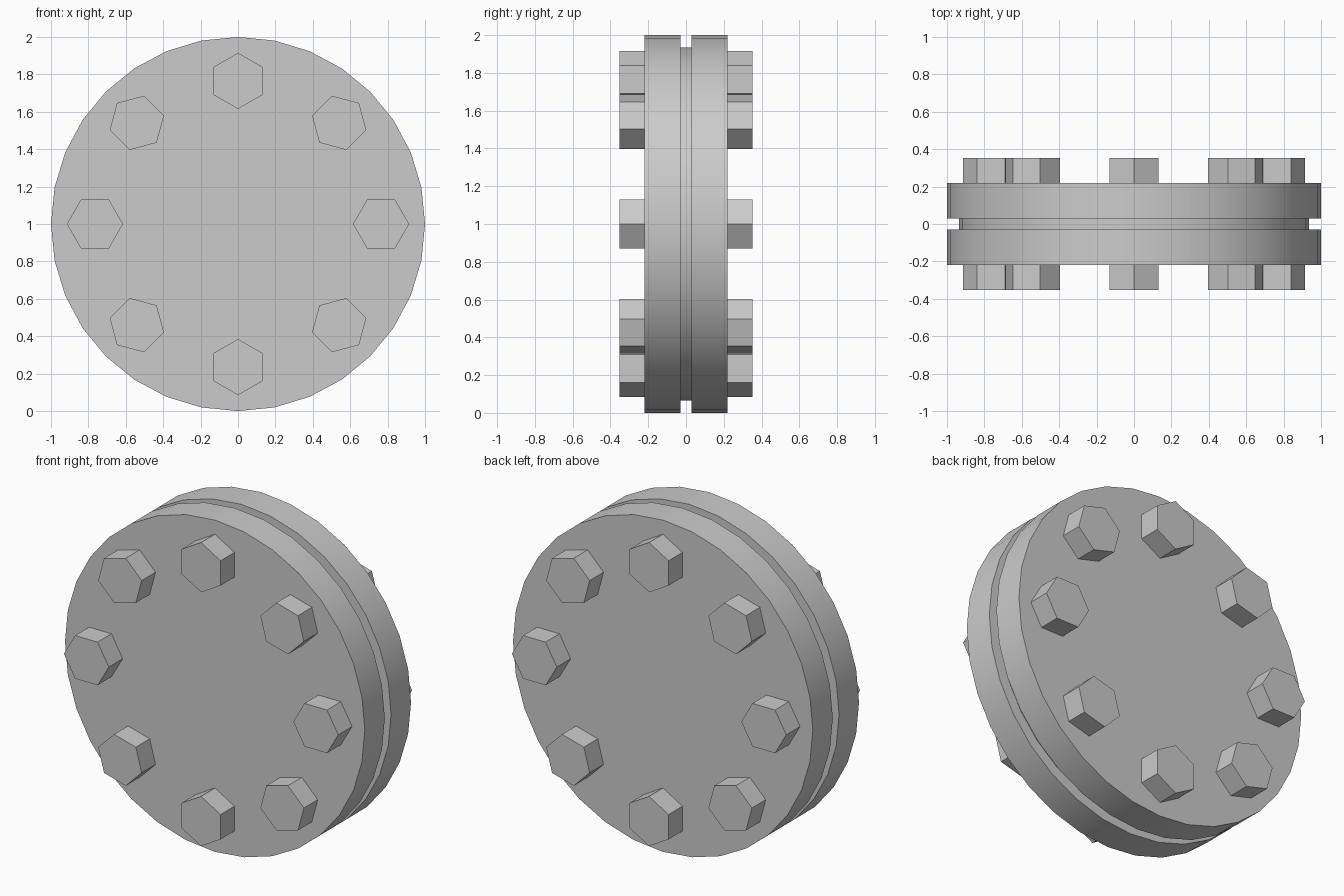
import bpy
import math

cube = bpy.data.objects.get("Cube")
if cube:
    bpy.data.objects.remove(cube, do_unlink=True)

# Plain grey metal
steel = bpy.data.materials.new("grey_steel")
steel.use_nodes = True
colour = (0.6, 0.6, 0.6, 1)
steel.diffuse_color = colour
steel.node_tree.nodes["Principled BSDF"].inputs["Base Color"].default_value = colour

CENTRE_Z = 1.0


def prism(name, sides, radius, y_near, y_far, x=0.0, z=CENTRE_Z, turn=0.0, smooth=False):
    """Capped prism along y, with one corner pointing at the angle turn from +x."""
    bpy.ops.mesh.primitive_cylinder_add(vertices=sides, radius=radius, depth=y_far - y_near)
    part = bpy.context.object
    part.name = name
    # First corner of the cylinder lies on its local +y axis
    part.rotation_euler = (math.pi / 2, math.pi / 2 - turn, 0)
    part.location = (x, (y_near + y_far) / 2, z)
    part.data.materials.append(steel)
    if smooth:
        bpy.ops.object.shade_smooth_by_angle(angle=math.radians(30))
    return part


# Two flange discs with a thinner gasket between them
prism("front_flange", 32, 1.0, -0.22, -0.03, smooth=True)
prism("back_flange", 32, 1.0, 0.03, 0.22, smooth=True)
prism("gasket", 32, 0.935, -0.03, 0.03, smooth=True)

# Ring of hexagonal bolt heads in front and nuts behind, corners pointing outward
BOLTS = 8
BOLT_CIRCLE = 0.765
for i in range(BOLTS):
    angle = math.tau * i / BOLTS
    x = BOLT_CIRCLE * math.cos(angle)
    z = CENTRE_Z + BOLT_CIRCLE * math.sin(angle)
    prism(f"bolt_head_{i + 1}", 6, 0.15, -0.352, -0.22, x, z, angle)
    prism(f"nut_{i + 1}", 6, 0.15, 0.22, 0.352, x, z, angle)
